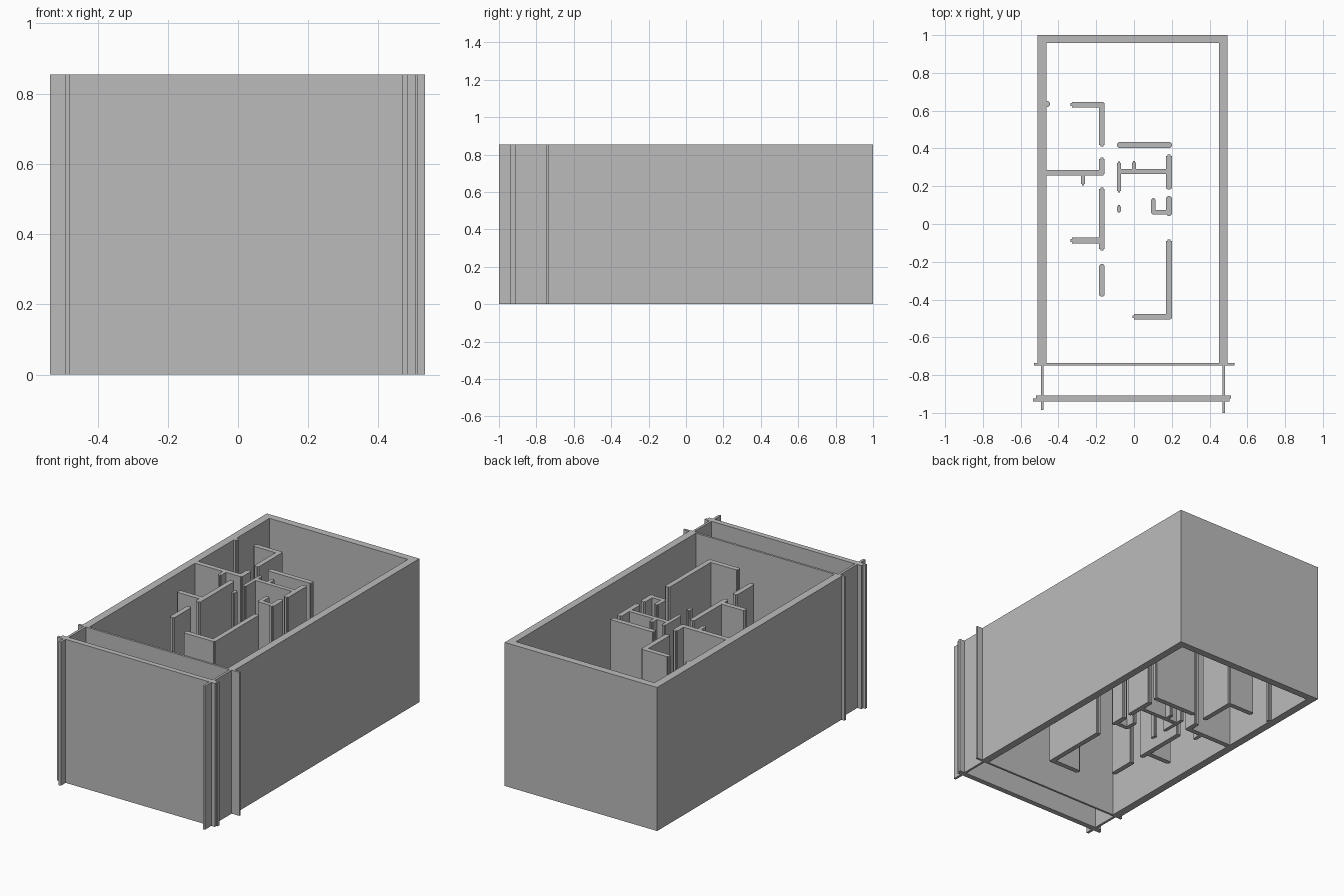
import bpy
import bmesh

cube = bpy.data.objects.get("Cube")
if cube:
    bpy.data.objects.remove(cube, do_unlink=True)

HEIGHT = 0.855

grey = bpy.data.materials.new("plaster grey")
grey.use_nodes = True
COLOUR = (0.5, 0.5, 0.5, 1)
grey.diffuse_color = COLOUR
grey.node_tree.nodes["Principled BSDF"].inputs["Base Color"].default_value = COLOUR


def extrude_plan(name, plan):
    """Raise a counter-clockwise floor outline to full wall height."""
    bm = bmesh.new()
    base = bm.faces.new([bm.verts.new((x, y, 0)) for x, y in plan])
    top = bmesh.ops.extrude_face_region(bm, geom=[base])["geom"]
    bmesh.ops.translate(bm, vec=(0, 0, HEIGHT),
                        verts=[v for v in top if isinstance(v, bmesh.types.BMVert)])
    bmesh.ops.recalc_face_normals(bm, faces=bm.faces)
    mesh = bpy.data.meshes.new(name)
    bm.to_mesh(mesh)
    bm.free()
    mesh.materials.append(grey)
    obj = bpy.data.objects.new(name, mesh)
    bpy.context.collection.objects.link(obj)
    return obj


def slab(name, x0, x1, y0, y1):
    return extrude_plan(name, [(x0, y0), (x1, y0), (x1, y1), (x0, y1)])


def partition(name, axis, centre, start, end, thick=0.03):
    """Thin wall along an axis, with a narrower lip stepped out at each end."""
    h, c, lip = thick / 2, thick / 4, 0.007
    a, b = start + lip, end - lip
    plan = [(start, -c), (a, -c), (a, -h), (b, -h), (b, -c), (end, -c),
            (end, c), (b, c), (b, h), (a, h), (a, c), (start, c)]
    if axis == "x":
        plan = [(u, centre + v) for u, v in plan]
    else:
        plan = [(centre - v, u) for u, v in plan]
    return extrude_plan(name, plan)


# Thick outer shell
slab("outer_wall_right", -0.51, -0.463, -0.74, 0.998)
slab("outer_wall_left", 0.45, 0.495, -0.74, 0.998)
slab("outer_wall_back", -0.51, 0.495, 0.957, 1.0)

# Thin crossing walls around the front bay
slab("bay_inner_wall", -0.53, 0.532, -0.748, -0.735)
slab("bay_front_outer_layer", -0.535, 0.505, -0.94, -0.924)
slab("bay_front_inner_layer", -0.52, 0.513, -0.924, -0.908)
slab("bay_side_right", -0.493, -0.478, -0.985, -0.735)
slab("bay_side_left", 0.468, 0.482, -1.0, -0.735)

# Rooms on the right of the corridor
AISLE = -0.17
partition("back_room_nib", "x", 0.635, -0.475, -0.445)
partition("back_room_front_wall", "x", 0.632, -0.335, -0.157)
partition("back_room_side_wall", "y", AISLE, 0.41, 0.645)
partition("mid_room_wall", "x", 0.272, -0.475, -0.165)
partition("mid_room_pier", "y", AISLE, 0.257, 0.352)
partition("mid_room_stub", "y", -0.27, 0.205, 0.275, 0.022)
partition("front_room_side_wall", "y", AISLE, -0.14, 0.193)
partition("front_room_cross_wall", "x", -0.087, -0.335, -0.165)
partition("corridor_screen", "y", AISLE, -0.385, -0.212)

# Rooms on the left of the corridor
EDGE = 0.185
partition("core_back_wall", "x", 0.418, -0.09, 0.2)
partition("core_cross_wall", "x", 0.277, -0.08, EDGE, 0.026)
partition("core_corridor_wall", "y", -0.08, 0.168, 0.33, 0.022)
partition("core_divider_stub", "y", 0.0, 0.275, 0.333, 0.022)
partition("core_side_wall", "y", EDGE, 0.182, 0.368)
partition("corridor_post", "y", -0.08, 0.06, 0.1, 0.02)
partition("niche_inner_wall", "y", 0.103, 0.05, 0.137, 0.024)
partition("niche_cross_wall", "x", 0.062, 0.092, EDGE, 0.026)
partition("niche_outer_wall", "y", EDGE, 0.042, 0.147)
partition("large_room_side_wall", "y", EDGE, -0.506, -0.083)
partition("large_room_front_wall", "x", -0.491, -0.008, 0.2)
